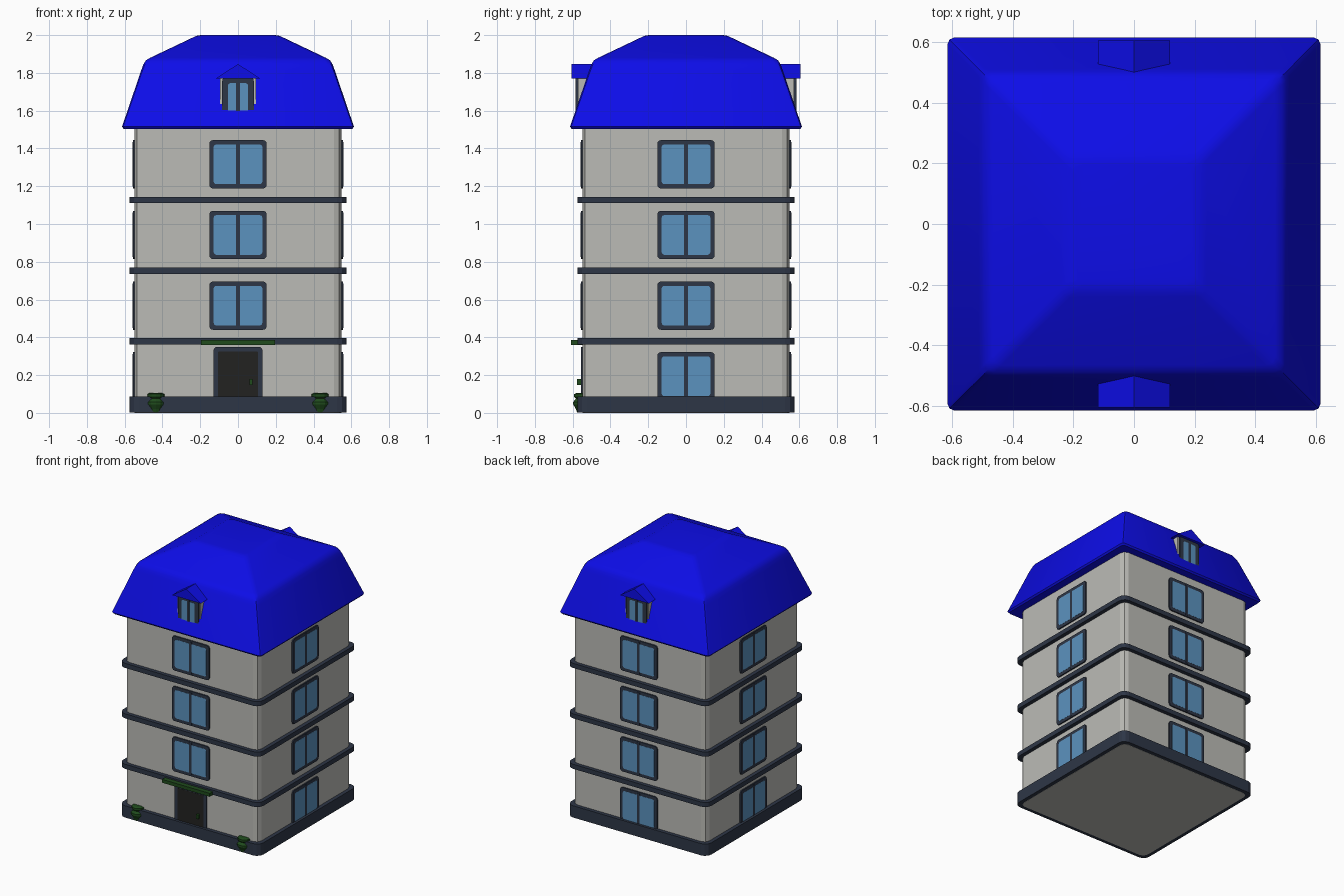
import bpy, bmesh, math
from mathutils import Matrix, Vector

if "Cube" in bpy.data.objects:
    bpy.data.objects.remove(bpy.data.objects["Cube"])


def material(name, rgb):
    m = bpy.data.materials.new(name)
    m.diffuse_color = (*rgb, 1)
    m.use_nodes = True
    m.node_tree.nodes["Principled BSDF"].inputs["Base Color"].default_value = m.diffuse_color
    return m


WALL = material("warm grey wall", (0.50, 0.50, 0.47))
TRIM = material("slate trim", (0.027, 0.037, 0.062))
GLASS = material("blue glass", (0.105, 0.29, 0.52))
ROOF = material("blue roof", (0.004, 0.004, 0.80))
DOOR = material("black door", (0.016, 0.016, 0.015))
GREEN = material("dark green", (0.014, 0.07, 0.012))


def finish(name, bm, mat, matrix=None, smooth=None):
    if matrix is not None:
        bm.transform(matrix)
    bmesh.ops.recalc_face_normals(bm, faces=bm.faces)
    me = bpy.data.meshes.new(name)
    bm.to_mesh(me)
    bm.free()
    me.materials.append(mat)
    ob = bpy.data.objects.new(name, me)
    bpy.context.collection.objects.link(ob)
    if smooth:
        bpy.ops.object.select_all(action='DESELECT')
        ob.select_set(True)
        bpy.context.view_layer.objects.active = ob
        bpy.ops.object.shade_smooth_by_angle(angle=math.radians(smooth))
    return ob


def rounded_rect(x0, x1, y0, y1, r, seg=3):
    """Counter-clockwise outline with rounded corners."""
    pts = []
    for i, (cx, cy) in enumerate([(x1 - r, y1 - r), (x0 + r, y1 - r),
                                  (x0 + r, y0 + r), (x1 - r, y0 + r)]):
        for k in range(seg + 1):
            a = math.pi / 2 * (i + k / seg)
            pts.append((cx + r * math.cos(a), cy + r * math.sin(a)))
    return pts


def loft(rings):
    """Closed solid through rings of 3D points."""
    bm = bmesh.new()
    vs = [[bm.verts.new(p) for p in ring] for ring in rings]
    n = len(vs[0])
    for a, b in zip(vs, vs[1:]):
        for i in range(n):
            bm.faces.new((a[i], a[(i + 1) % n], b[(i + 1) % n], b[i]))
    bm.faces.new(vs[0][::-1])
    bm.faces.new(vs[-1])
    return bm


def square_stack(name, profile, mat, seg=2, smooth=None):
    """Rounded square tower: profile of (half size, z, corner radius)."""
    rings = [[(x, y, z) for x, y in rounded_rect(-h, h, -h, h, r, seg)]
             for h, z, r in profile]
    return finish(name, loft(rings), mat, smooth=smooth)


def plate(name, x0, x1, z0, z1, d0, d1, mat, turn=0, r=0.02):
    """Rounded plate facing the front, d0..d1 out from the centre, turned about z."""
    out = rounded_rect(x0, x1, z0, z1, r)
    bm = loft([[(x, -d, z) for x, z in out] for d in (d0, d1)])
    return finish(name, bm, mat, Matrix.Rotation(turn, 4, 'Z'))


def box(name, x0, x1, y0, y1, z0, z1, mat, turn=0):
    bm = bmesh.new()
    bmesh.ops.create_cube(bm, size=1)
    m = Matrix.Translation(((x0 + x1) / 2, (y0 + y1) / 2, (z0 + z1) / 2)) \
        @ Matrix.Diagonal((x1 - x0, y1 - y0, z1 - z0, 1))
    return finish(name, bm, mat, Matrix.Rotation(turn, 4, 'Z') @ m)


def window(name, half, z0, z1, d, turn, border, glass_z0=None):
    """Framed two-pane window standing d out from the centre."""
    plate(name + "_frame", -half, half, z0, z1, d - 0.02, d, TRIM, turn)
    g = half - border
    plate(name + "_glass", -g, g, glass_z0 or z0 + border, z1 - border,
          d - 0.008, d + 0.001, GLASS, turn, r=0.014)
    box(name + "_mullion", -0.01, 0.01, -d - 0.002, -d + 0.007,
        z0 + 0.01, z1 - 0.01, TRIM, turn)


# Walls, plinth and floor bands
square_stack("walls", [(0.547, 0, 0.04), (0.547, 1.54, 0.04)], WALL)
square_stack("plinth", [(0.575, 0.001, 0.05), (0.575, 0.088, 0.05)], TRIM, 3)
for i in range(3):
    z = 0.362 + 0.374 * i
    square_stack(f"floor_band_{i + 1}",
                 [(0.575, z, 0.05), (0.575, z + 0.034, 0.05)], TRIM, 3)

# Mansard roof with softened breaks
square_stack("mansard_roof", [
    (0.605, 1.503, 0.02), (0.614, 1.515, 0.02), (0.512, 1.815, 0.025),
    (0.502, 1.843, 0.03), (0.488, 1.866, 0.03), (0.465, 1.880, 0.03),
    (0.240, 1.987, 0.03), (0.222, 1.996, 0.03), (0.195, 2.0, 0.03)],
    ROOF, 2, smooth=30)

# Windows on four sides; the front ground floor holds the door
for s, side in enumerate(("front", "right", "back", "left")):
    for f in range(4):
        if side == "front" and f == 0:
            continue
        z = 0.066 + 0.374 * f
        window(f"{side}_window_{f + 1}", 0.152, z, z + 0.256, 0.556,
               s * math.pi / 2, 0.023)

# Door, handle and canopy
plate("door_frame", -0.13, 0.13, 0.03, 0.35, 0.53, 0.556, TRIM)
plate("door_panel", -0.105, 0.105, 0.06, 0.325, 0.55, 0.557, DOOR, r=0.004)
box("door_handle", 0.06, 0.076, -0.577, -0.55, 0.148, 0.18, GREEN)
box("door_canopy", -0.195, 0.195, -0.61, -0.54, 0.36, 0.385, GREEN)

# Dormers at front and back
for side, turn in (("front", 0), ("back", math.pi)):
    box(side + "_dormer_walls", -0.095, 0.095, -0.573, -0.45, 1.55, 1.775, WALL, turn)
    window(side + "_dormer_window", 0.084, 1.57, 1.776, 0.584, turn, 0.03, 1.59)
    tri = [(-0.118, 1.77), (0.118, 1.77), (0, 1.847)]
    gable = loft([[(x, y, z) for x, z in tri] for y in (-0.605, -0.46)])
    finish(side + "_dormer_roof", gable, ROOF, Matrix.Rotation(turn, 4, 'Z'))

# Round planters set into the plinth beside the door
profile = [(0.03, 0.002), (0.036, 0.02), (0.05, 0.045), (0.05, 0.058),
           (0.036, 0.075), (0.045, 0.085), (0.045, 0.1), (0.03, 0.106)]
for sx, side in ((-1, "left"), (1, "right")):
    rings = [[(sx * 0.435 + r * math.cos(a), -0.547 + r * math.sin(a), z)
              for a in (2 * math.pi * k / 12 for k in range(12))]
             for r, z in profile]
    finish(side + "_planter", loft(rings), GREEN)
